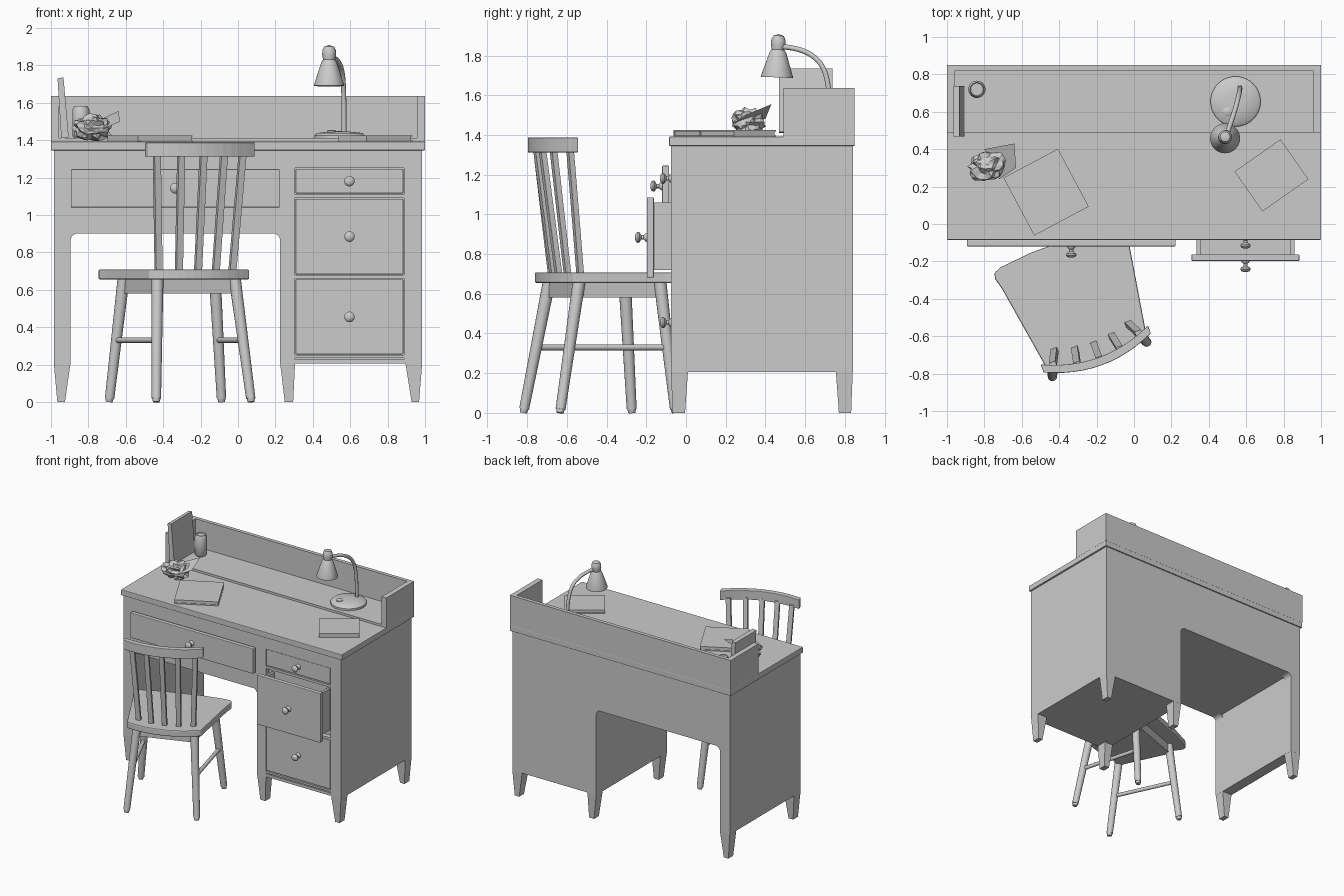
import bpy, bmesh, math, random
from mathutils import Matrix, Vector

cube = bpy.data.objects.get("Cube")
if cube:
    bpy.data.objects.remove(cube)

grey = bpy.data.materials.new("plain_grey")
grey.use_nodes = True
grey.diffuse_color = (0.6, 0.6, 0.6, 1)
grey.node_tree.nodes["Principled BSDF"].inputs["Base Color"].default_value = grey.diffuse_color


def finish(name, bm, matrix=Matrix(), smooth=False, bevel=0):
    bmesh.ops.recalc_face_normals(bm, faces=bm.faces)
    mesh = bpy.data.meshes.new(name)
    bm.to_mesh(mesh)
    bm.free()
    mesh.materials.append(grey)
    if smooth:
        mesh.polygons.foreach_set("use_smooth", [True] * len(mesh.polygons))
        mesh.set_sharp_from_angle(angle=math.radians(40))
    obj = bpy.data.objects.new(name, mesh)
    obj.matrix_world = matrix
    bpy.context.collection.objects.link(obj)
    if bevel:
        mod = obj.modifiers.new("soft_edge", "BEVEL")
        mod.width, mod.segments, mod.limit_method = bevel, 2, "ANGLE"
    return obj


def box(name, x, y, z, matrix=Matrix(), bevel=0):
    """Box from three (low, high) ranges."""
    bm = bmesh.new()
    bmesh.ops.create_cube(bm, size=1)
    for v in bm.verts:
        for i, (low, high) in enumerate((x, y, z)):
            v.co[i] = low if v.co[i] < 0 else high
    return finish(name, bm, matrix, bevel=bevel)


def prism(name, outline, low, high, matrix=Matrix(), bevel=0):
    """Flat outline pushed up from low to high."""
    bm = bmesh.new()
    face = bm.faces.new([bm.verts.new((a, b, low)) for a, b in outline])
    top = bmesh.ops.extrude_face_region(bm, geom=[face])["geom"]
    for v in top:
        if isinstance(v, bmesh.types.BMVert):
            v.co.z = high
    return finish(name, bm, matrix, bevel=bevel)


def lathe(name, profile, matrix, steps=32):
    """(radius, height) profile turned about z."""
    bm = bmesh.new()
    verts = [bm.verts.new((r, 0, h)) for r, h in profile]
    edges = [bm.edges.new(pair) for pair in zip(verts, verts[1:])]
    bmesh.ops.spin(bm, geom=verts + edges, axis=(0, 0, 1), angle=math.tau, steps=steps)
    bmesh.ops.remove_doubles(bm, verts=bm.verts, dist=0.0002)
    return finish(name, bm, matrix, smooth=True)


def rod(name, a, b, r_a, r_b, matrix=Matrix(), sides=16):
    a, b = Vector(a), Vector(b)
    bm = bmesh.new()
    turn = (b - a).to_track_quat("Z", "Y").to_matrix().to_4x4()
    bmesh.ops.create_cone(bm, cap_ends=True, segments=sides, radius1=r_a, radius2=r_b,
                          depth=(b - a).length, matrix=Matrix.Translation((a + b) / 2) @ turn)
    return finish(name, bm, matrix, smooth=sides > 4)


def tapered_foot(name, x, y, foot_x, foot_y):
    """Square leg end narrowing from z = 0.21 to the ground."""
    bm = bmesh.new()
    bmesh.ops.create_cube(bm, size=1)
    for v in bm.verts:
        i, j = int(v.co.x > 0), int(v.co.y > 0)
        top = v.co.z > 0
        v.co = ((x if top else foot_x)[i], (y if top else foot_y)[j], 0.21 if top else 0)
    return finish(name, bm)


# Desk carcass
front, back, side = -0.075, 0.84, 0.985
under = 1.345
box("desk_top", (-1, 1), (-0.085, 0.85), (under, 1.392), bevel=0.004)
box("left_side_panel", (-side, -0.895), (front, back), (0.205, under))
box("knee_section", (-0.9, 0.23), (front, back), (0.9, under))
box("pedestal_core", (0.225, side), (-0.035, back), (0.205, under))
box("pedestal_inner_stile", (0.225, 0.305), (front, -0.03), (0.205, under))
box("pedestal_outer_stile", (0.888, side), (front, -0.03), (0.205, under))
for name, z in (("top", (1.25, under)), ("upper", (1.09, 1.11)), ("middle", (0.66, 0.678)),
                ("bottom", (0.235, 0.25)), ("base", (0.205, 0.228))):
    box(name + "_rail", (0.3, 0.89), (front, -0.03), z)

# Desk feet
for label, x, foot_x in (("left", (-side, -0.895), (-0.966, -0.925)),
                         ("inner", (0.225, 0.305), (0.25, 0.295)),
                         ("right", (0.895, side), (0.928, 0.968))):
    tapered_foot(label + "_front_foot", x, (front, 0.01), foot_x, (-0.068, -0.005))
    tapered_foot(label + "_back_foot", x, (0.755, back), foot_x, (0.77, 0.832))

# Rounded corners of the knee opening
upright = Matrix.Rotation(math.pi / 2, 4, "X")
for x, way in ((-0.896, 1), (0.226, -1)):
    r = 0.04
    arc = [(x + way * r * (1 - math.cos(t)), 0.901 - r + r * math.sin(t))
           for t in (k * math.pi / 12 for k in range(7))]
    for y in (front, back - 0.08):
        prism("knee_corner", [(x, 0.902)] + arc, -y - 0.08, -y, upright)

# Drawers with turned knobs
KNOB = [(0, 0), (0.022, 0), (0.02, 0.008), (0.011, 0.016), (0.011, 0.028), (0.026, 0.038),
        (0.028, 0.046), (0.022, 0.055), (0.01, 0.06), (0, 0.06)]


def drawer(name, x, y, z):
    box(name + "_front", x, (y, y + 0.035), z, bevel=0.004)
    place = Matrix.Translation((sum(x) / 2, y, sum(z) / 2))
    lathe(name + "_knob", KNOB, place @ upright, 20)


def drawer_tray(name, x, y, z):
    wall = 0.02
    box(name + "_floor", x, y, (z[0], z[0] + wall))
    box(name + "_right_wall", (x[0], x[0] + wall), y, z)
    box(name + "_left_wall", (x[1] - wall, x[1]), y, z)


drawer("wide_drawer", (-0.893, 0.222), -0.12, (1.04, 1.245))
drawer_tray("wide_drawer", (-0.86, 0.19), (-0.09, 0), (1.06, 1.2))
column = (0.308, 0.884)
drawer("small_drawer", column, -0.071, (1.115, 1.246))
drawer("open_drawer", column, -0.197, (0.682, 1.086))
drawer_tray("open_drawer", (0.335, 0.857), (-0.165, 0), (0.72, 1.06))
drawer("deep_drawer", column, -0.071, (0.255, 0.655))

# Raised gallery along the back
box("gallery_base", (-1, 1), (0.49, 0.85), (1.39, 1.41))
box("gallery_back", (-1, 1), (0.82, 0.85), (1.41, 1.637))
for label, x in (("right", (-1, -0.957)), ("left", (0.957, 1))):
    box(label + "_gallery_side", x, (0.49, 0.85), (1.41, 1.637))

# Desk lamp
lathe("lamp_base", [(0, 0), (0.134, 0), (0.134, 0.018), (0.12, 0.03), (0.05, 0.038), (0, 0.04)],
      Matrix.Translation((0.543, 0.655, 1.408)), 40)
lathe("lamp_switch", [(0.025, 0), (0.025, 0.012), (0.015, 0.018), (0, 0.018)],
      Matrix.Translation((0.5, 0.6, 1.437)), 16)
curve = bpy.data.curves.new("lamp_arm", "CURVE")
curve.dimensions = "3D"
curve.bevel_depth, curve.bevel_resolution, curve.use_fill_caps = 0.013, 3, True
spline = curve.splines.new("NURBS")
path = [(0.567, 0.73, 1.42), (0.567, 0.725, 1.58), (0.565, 0.715, 1.7), (0.555, 0.66, 1.8),
        (0.525, 0.56, 1.84), (0.495, 0.475, 1.845)]
spline.points.add(len(path) - 1)
for point, co in zip(spline.points, path):
    point.co = (*co, 1)
spline.use_endpoint_u, spline.order_u = True, 4
curve.materials.append(grey)
bpy.context.collection.objects.link(bpy.data.objects.new("lamp_arm", curve))
lathe("lamp_shade", [(0.066, 0.01), (0.08, 0), (0.08, 0.008), (0.06, 0.07), (0.042, 0.125), (0.032, 0.14),
                     (0.037, 0.165), (0.036, 0.19), (0.026, 0.21), (0, 0.218)],
      Matrix.Translation((0.487, 0.458, 1.69)) @ Matrix.Rotation(-0.04, 4, "X"))
lathe("lamp_bulb", [(0, 0.02), (0.03, 0.03), (0.04, 0.06), (0.025, 0.1), (0, 0.12)],
      Matrix.Translation((0.487, 0.458, 1.69)), 16)

# Drink can and leaning frame
lathe("drink_can", [(0, 0.008), (0.034, 0.008), (0.036, 0), (0.046, 0.014), (0.046, 0.15),
                    (0.036, 0.172), (0.033, 0.164), (0, 0.164)],
      Matrix.Translation((-0.84, 0.72, 1.41)))
prism("leaning_frame", [(-0.945, 1.41), (-0.905, 1.415), (-0.933, 1.735), (-0.965, 1.73)],
      -0.738, -0.468, upright)

# Closed books
for x, y, turn, w, d in ((-0.47, 0.17, 28, 0.165, 0.175), (0.735, 0.26, 35, 0.15, 0.13)):
    place = Matrix.Translation((x, y, 1.392)) @ Matrix.Rotation(math.radians(turn), 4, "Z")
    box("book_pages", (-w, w - 0.005), (0.005 - d, d - 0.005), (0.004, 0.027), place)
    for z in (0, 0.026):
        box("book_cover", (-w, w), (-d, d), (z, z + 0.006), place)
    box("book_spine", (-w, 0.006 - w), (-d, d), (0, 0.032), place)

# Crumpled paper ball with one loose corner
random.seed(4)
bm = bmesh.new()
bmesh.ops.create_icosphere(bm, subdivisions=3, radius=1)
for v in bm.verts:
    v.co = v.co * random.uniform(0.72, 1.08)
    v.co = (v.co.x * 0.115, v.co.y * 0.085, max(v.co.z * 0.075, -0.07))
finish("crumpled_paper", bm, Matrix.Translation((-0.775, 0.315, 1.465)) @ Matrix.Rotation(0.3, 4, "Z"))
bm = bmesh.new()
bm.faces.new([bm.verts.new(c) for c in ((-0.8, 0.4, 1.48), (-0.72, 0.24, 1.46),
                                        (-0.63, 0.3, 1.5), (-0.64, 0.43, 1.555))])
finish("paper_corner", bm)

# Chair, built in its own turned frame with +y towards the desk
chair = Matrix.Translation((-0.2, -0.68, 0)) @ Matrix.Rotation(math.radians(20), 4, "Z")


def bow(half, low, rise):
    return [(half * k / 6, low + rise * (k / 6) ** 2) for k in range(-6, 7)]


seat_front = [(0.36, 0.48), (0.378, 0.55), (0.37, 0.58), (0.33, 0.597), (0.15, 0.615)]
prism("chair_seat", bow(0.285, -0.045, 0.065) + seat_front + [(-a, b) for a, b in reversed(seat_front)],
      0.655, 0.708, chair, bevel=0.008)
prism("seat_apron", [(-0.225, 0.06), (0.225, 0.06), (0.265, 0.5), (-0.265, 0.5)], 0.58, 0.656, chair)
rail_back = bow(0.305, -0.08, 0.07)
prism("chair_back_rail", rail_back + [(a, b + 0.045) for a, b in reversed(rail_back)],
      1.312, 1.387, chair, bevel=0.004)
for i in range(-2, 3):
    bend = (i / 2) ** 2
    foot = Vector((0.105 * i, 0.04 + 0.04 * bend, 0.7))
    head = Vector((0.122 * i, -0.047 + 0.06 * bend, 1.33))
    slat = box("chair_slat", (-0.018, 0.018), (-0.014, 0.014), (0, 1), chair)
    for v in slat.data.vertices:
        v.co = Vector((v.co.x, v.co.y, 0)) + (head if v.co.z > 0.5 else foot)

# Splayed chair legs and side stretchers
for way, label in ((-1, "right"), (1, "left")):
    mids = []
    for end, top, ground in (("back", (0.22, 0.07), (0.27, -0.05)), ("front", (0.26, 0.49), (0.32, 0.55))):
        a = Vector((way * top[0], top[1], 0.66))
        b = Vector((way * ground[0], ground[1], 0))
        toe = b.lerp(a, 0.03)
        rod(f"chair_{end}_{label}_leg", toe, a, 0.025, 0.032, chair)
        rod(f"chair_{end}_{label}_toe", b, toe, 0.018, 0.022, chair)
        mids.append(b.lerp(a, 0.5))
    rod(f"chair_{label}_stretcher", *mids, 0.015, 0.015, chair, 12)
